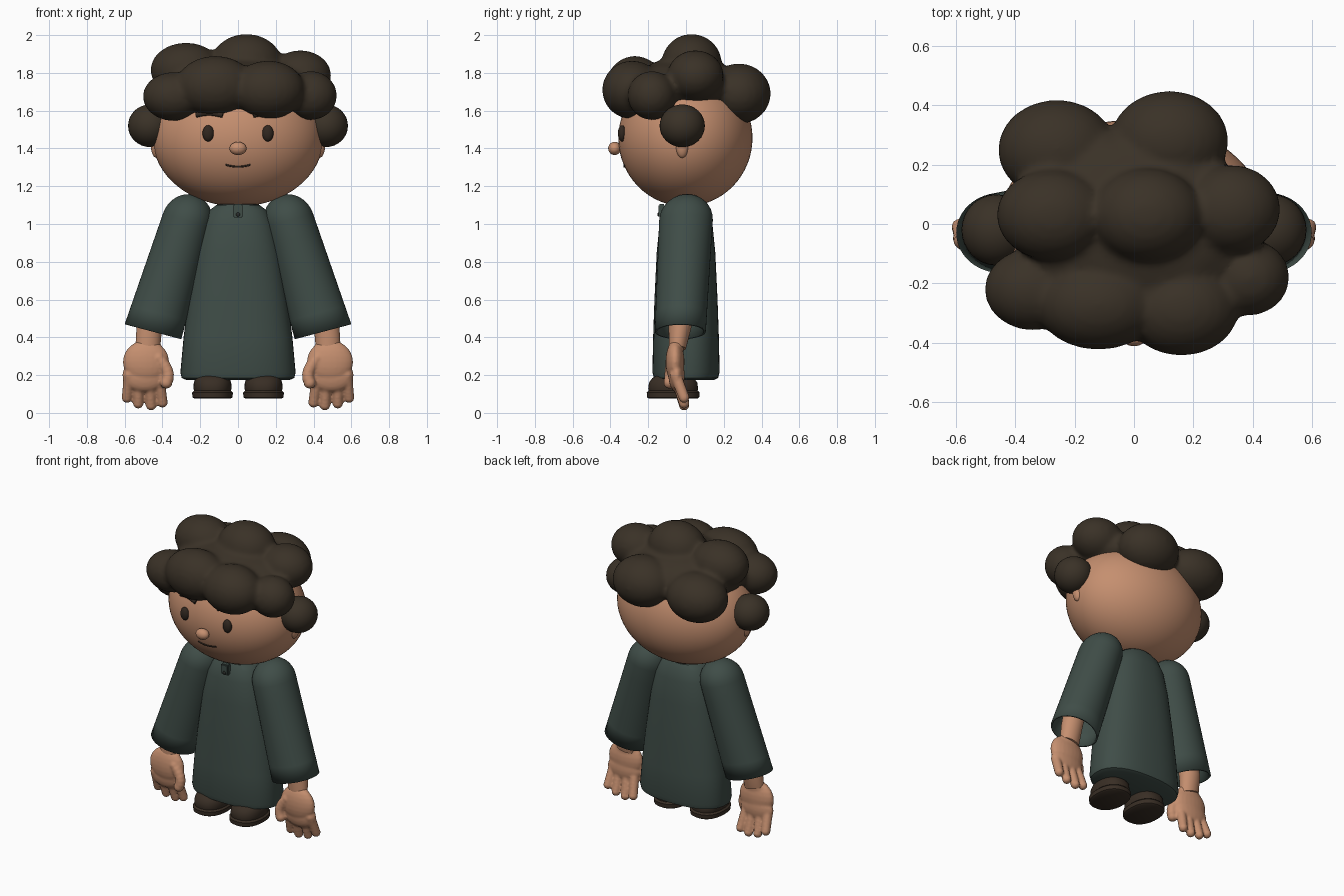
import bpy, bmesh, math
from mathutils import Vector, Matrix

cube = bpy.data.objects.get("Cube")
if cube:
    bpy.data.objects.remove(cube, do_unlink=True)


def material(name, rgb):
    m = bpy.data.materials.new(name)
    m.use_nodes = True
    m.diffuse_color = (*rgb, 1)
    m.node_tree.nodes["Principled BSDF"].inputs["Base Color"].default_value = (*rgb, 1)
    return m


SKIN = material("skin", (0.56, 0.275, 0.16))
HAIR = material("dark brown hair", (0.042, 0.031, 0.02))
ROBE = material("green grey cloth", (0.05, 0.074, 0.064))
TRIM = material("dark trim", (0.022, 0.024, 0.021))
SHOE = material("brown leather", (0.04, 0.027, 0.018))
INK = material("face dark brown", (0.03, 0.02, 0.014))


def finish(name, bm, mat, angle=45):
    bmesh.ops.recalc_face_normals(bm, faces=bm.faces)
    mesh = bpy.data.meshes.new(name)
    bm.to_mesh(mesh)
    bm.free()
    mesh.materials.append(mat)
    ob = bpy.data.objects.new(name, mesh)
    bpy.context.collection.objects.link(ob)
    bpy.ops.object.select_all(action='DESELECT')
    ob.select_set(True)
    bpy.context.view_layer.objects.active = ob
    bpy.ops.object.shade_smooth_by_angle(angle=math.radians(angle))
    return ob


def add_ball(bm, centre, radii, seg=32):
    m = Matrix.Translation(centre) @ Matrix.Diagonal((*radii, 1))
    bmesh.ops.create_uvsphere(bm, u_segments=seg, v_segments=seg // 2, radius=1, matrix=m)


def ball(name, centre, radii, mat, seg=32):
    bm = bmesh.new()
    add_ball(bm, centre, radii, seg)
    return finish(name, bm, mat, 60)


def merged_balls(name, balls, mat, voxel, smooth):
    """Overlapping balls fused into one soft surface."""
    bm = bmesh.new()
    for centre, radii in balls:
        add_ball(bm, centre, radii, 24)
    ob = finish(name, bm, mat)
    r = ob.modifiers.new("fuse", 'REMESH')
    r.mode, r.voxel_size, r.use_smooth_shade = 'VOXEL', voxel, True
    s = ob.modifiers.new("soften", 'SMOOTH')
    s.factor, s.iterations = 0.5, smooth
    return ob


def loft(name, rings, mat, tilt=0, power=2, caps=(True, True), n=48):
    """Skin rings of (centre, x radius, y radius), each tilted about y."""
    bm = bmesh.new()
    loops = []
    for c, rx, ry in rings:
        loop = []
        for i in range(n):
            a = math.tau * i / n
            ca, sa = math.cos(a), math.sin(a)
            u = math.copysign(abs(ca) ** (2 / power), ca) * rx
            v = math.copysign(abs(sa) ** (2 / power), sa) * ry
            loop.append(bm.verts.new(Vector(c) + Vector((u * math.cos(tilt), v, u * math.sin(tilt)))))
        loops.append(loop)
    for a, b in zip(loops, loops[1:]):
        for i in range(n):
            bm.faces.new((a[i], a[(i + 1) % n], b[(i + 1) % n], b[i]))
    for use, loop in zip(caps, (loops[0], loops[-1])):
        if use:
            bm.faces.new(loop)
    return finish(name, bm, mat)


# Head, with a helper that finds the face surface
HC, HR = Vector((0, -0.003, 1.455)), Vector((0.452, 0.355, 0.362))
ball("head", HC, HR, SKIN, 64)


def face_y(x, z):
    return HC.y - HR.y * math.sqrt(1 - (x / HR.x) ** 2 - ((z - HC.z) / HR.z) ** 2)


def stroke(name, points, radius):
    cu = bpy.data.curves.new(name, 'CURVE')
    cu.dimensions = '3D'
    cu.bevel_depth, cu.bevel_resolution, cu.use_fill_caps = radius, 3, True
    sp = cu.splines.new('POLY')
    sp.points.add(len(points) - 1)
    for p, (x, z) in zip(sp.points, points):
        p.co = (x, face_y(x, z) - 0.001, z, 1)
    cu.materials.append(INK)
    ob = bpy.data.objects.new(name, cu)
    bpy.context.collection.objects.link(ob)


# Face features
ball("nose", (0, -0.378, 1.4), (0.045, 0.034, 0.035), SKIN)
stroke("mouth", [(i * 0.011, 1.303 + 0.011 * (i / 6) ** 2) for i in range(-6, 7)], 0.005)
for s, side in ((-1, "right"), (1, "left")):
    ball(side + "_eye", (s * 0.158, face_y(0.158, 1.48) - 0.004, 1.48), (0.03, 0.022, 0.043), INK)
    stroke(side + "_brow", [(s * (0.08 + i * 0.014), 1.575 + 0.012 * math.sin(i * 0.3)) for i in range(11)], 0.014)
    ball(side + "_ear", (s * 0.432, -0.02, 1.42), (0.03, 0.036, 0.07), SKIN)
    ball(side + "_ear_tuft", (s * 0.465, -0.02, 1.52), (0.117, 0.12, 0.113), HAIR)

# Hair: a cap fused with front, middle and back rows of curls
curls = [
    ((0, 0, 1.72), (0.41, 0.32, 0.16)),
    ((-0.34, -0.22, 1.675), (0.165, 0.14, 0.13)),
    ((-0.12, -0.27, 1.73), (0.21, 0.155, 0.16)),
    ((0.16, -0.285, 1.71), (0.195, 0.16, 0.155)),
    ((0.385, -0.18, 1.68), (0.14, 0.13, 0.13)),
    ((-0.275, 0.03, 1.815), (0.19, 0.155, 0.145)),
    ((0.045, 0.03, 1.85), (0.19, 0.16, 0.156)),
    ((0.33, 0.05, 1.785), (0.165, 0.15, 0.135)),
    ((-0.26, 0.25, 1.67), (0.2, 0.17, 0.155)),
    ((0.12, 0.28, 1.69), (0.2, 0.17, 0.16)),
]
merged_balls("curly_hair", curls, HAIR, 0.016, 5)

# Robe, collar and neck placket
robe = [(0.175, 0.275, 0.15), (0.185, 0.298, 0.17), (0.215, 0.305, 0.178), (0.4, 0.288, 0.174),
        (0.6, 0.263, 0.167), (0.85, 0.225, 0.155), (1.0, 0.19, 0.14), (1.07, 0.155, 0.12), (1.1, 0.115, 0.1)]
loft("robe", [((0, 0, z), rx, ry) for z, rx, ry in robe], ROBE, power=2.4)
loft("collar", [((0, 0, 1.08), 0.118, 0.1), ((0, 0, 1.112), 0.108, 0.095)], TRIM)
bm = bmesh.new()
bmesh.ops.create_cube(bm, size=1, matrix=Matrix.Translation((0, -0.128, 1.07)) @ Matrix.Diagonal((0.055, 0.035, 0.07, 1)))
bmesh.ops.bevel(bm, geom=bm.edges[:], offset=0.006, segments=2, affect='EDGES')
finish("placket", bm, ROBE)
ball("button", (0, -0.146, 1.05), (0.011, 0.006, 0.011), TRIM, 16)

for s, side in ((-1, "right"), (1, "left")):
    def at(x, y, z):
        return Vector((s * x, y, z))

    # Sleeve: domed shoulder running down to an open cuff
    top, cuff = at(0.27, 0, 1.02), at(0.45, -0.03, 0.43)
    axis = (cuff - top).normalized()
    rings = []
    for i in range(1, 9):
        a = math.pi / 2 * i / 8
        rings.append((top - axis * 0.14 * math.cos(a), 0.132 * math.sin(a), 0.142 * math.sin(a)))
    for i in range(1, 7):
        t = i / 6
        rings.append((top.lerp(cuff, t), 0.132 + 0.023 * t, 0.142 - 0.007 * t))
    sleeve = loft(side + "_sleeve", rings, ROBE, tilt=s * math.radians(15), caps=(True, False))
    shell = sleeve.modifiers.new("cloth thickness", 'SOLIDIFY')
    shell.thickness, shell.offset = 0.012, -1

    # Forearm
    loft(side + "_forearm", [(at(0.44, -0.03, 0.6), 0.07, 0.062), (at(0.47, -0.032, 0.45), 0.068, 0.06),
                             (at(0.478, -0.045, 0.34), 0.066, 0.045)], SKIN, tilt=s * 0.2)

    # Hand: palm, four curved fingers and a thumb fused together
    parts = [(at(0.487, -0.058, 0.27), (0.123, 0.05, 0.115)), (at(0.495, -0.05, 0.2), (0.118, 0.043, 0.09)),
             (at(0.48, -0.048, 0.34), (0.08, 0.036, 0.05))]
    fingers = [(0.575, 0.588, 0.055), (0.525, 0.528, 0.025), (0.47, 0.46, 0.015), (0.42, 0.4, 0.03)]
    for x0, x1, tip in fingers:
        for i in range(9):
            t = i / 8
            z = 0.2 + (tip + 0.026 - 0.2) * t
            parts.append((at(x0 + (x1 - x0) * t, -0.055 + 0.045 * t, z), (0.031 - 0.003 * t,) * 3))
    for i in range(7):
        t = i / 6
        parts.append((at(0.42 - 0.05 * math.sin(t * 2.2), -0.075 - 0.012 * t, 0.29 - 0.13 * t), (0.032,) * 3))
    merged_balls(side + "_hand", parts, SKIN, 0.008, 2)

    # Shoe: sole, rounded upper and ankle
    def shoe_ring(z, rx, ry):
        return at(0.135, -0.068, z), rx, ry

    loft(side + "_sole", [shoe_ring(0.075, 0.095, 0.128), shoe_ring(0.082, 0.106, 0.138),
                          shoe_ring(0.108, 0.108, 0.14), shoe_ring(0.118, 0.098, 0.13)], SHOE, power=2.3)
    loft(side + "_shoe_upper", [shoe_ring(0.112, 0.096, 0.128), shoe_ring(0.13, 0.101, 0.132),
                                shoe_ring(0.16, 0.099, 0.128), shoe_ring(0.185, 0.09, 0.11),
                                shoe_ring(0.2, 0.07, 0.08)], SHOE, power=2.3)
